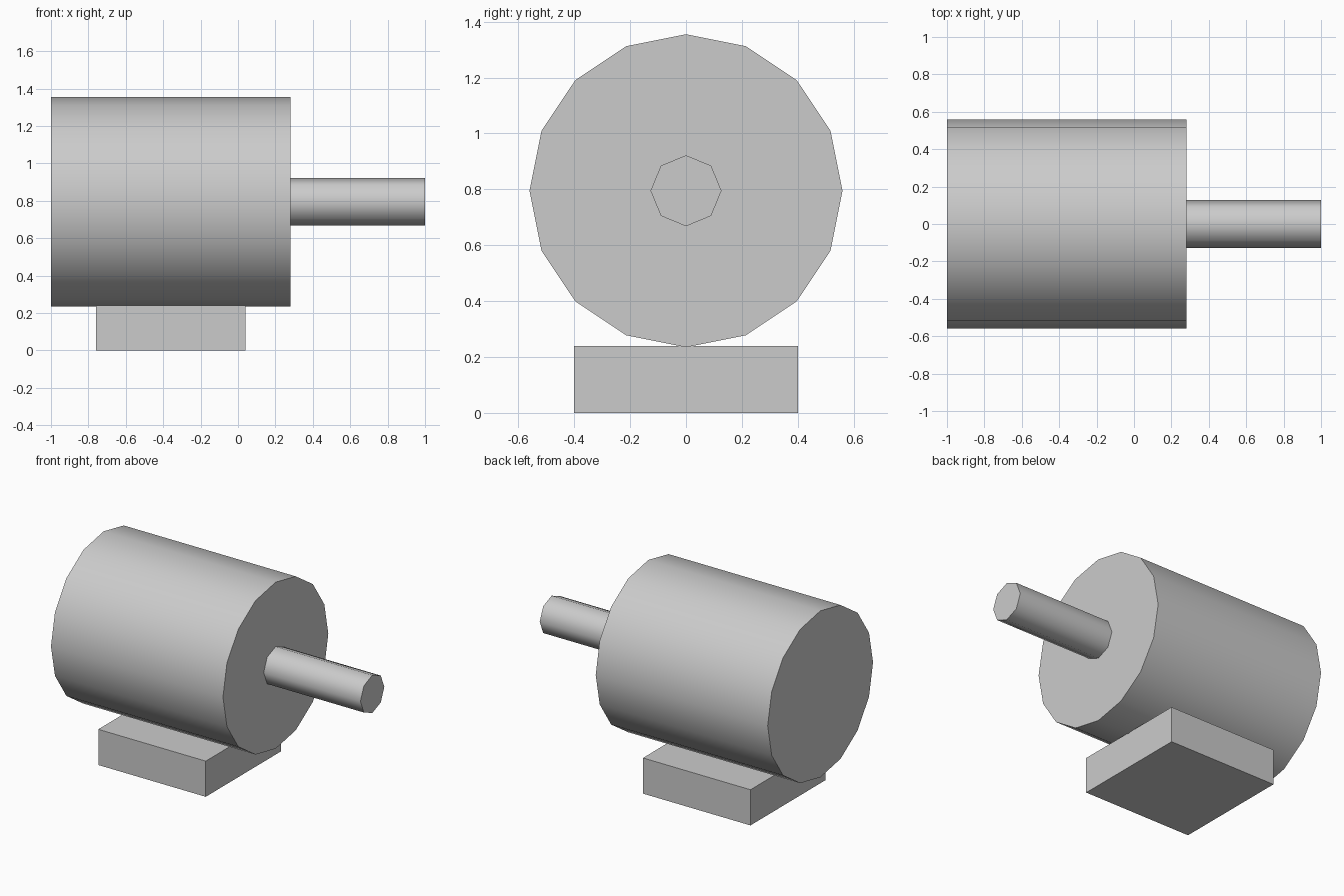
import bpy
from math import radians

if "Cube" in bpy.data.objects:
    bpy.data.objects.remove(bpy.data.objects["Cube"])

AXIS_Z = 0.795


def x_cylinder(name, sides, radius, x0, x1):
    """Cylinder lying along x, smooth sides with sharp end caps."""
    bpy.ops.mesh.primitive_cylinder_add(
        vertices=sides, radius=radius, depth=x1 - x0,
        location=((x0 + x1) / 2, 0, AXIS_Z), rotation=(0, radians(90), 0))
    obj = bpy.context.object
    obj.name = name
    bpy.ops.object.transform_apply(location=False, rotation=True, scale=True)
    bpy.ops.object.shade_smooth_by_angle(angle=radians(60))
    return obj


# Motor housing and output shaft
x_cylinder("motor_housing", 16, 0.56, -1.0, 0.28)
x_cylinder("output_shaft", 8, 0.127, 0.27, 1.0)

# Mounting block under the housing
bpy.ops.mesh.primitive_cube_add(size=1, location=(-0.36, 0, 0.12))
base = bpy.context.object
base.name = "mounting_block"
base.scale = (0.8, 0.8, 0.24)
bpy.ops.object.transform_apply(location=False, rotation=False, scale=True)
